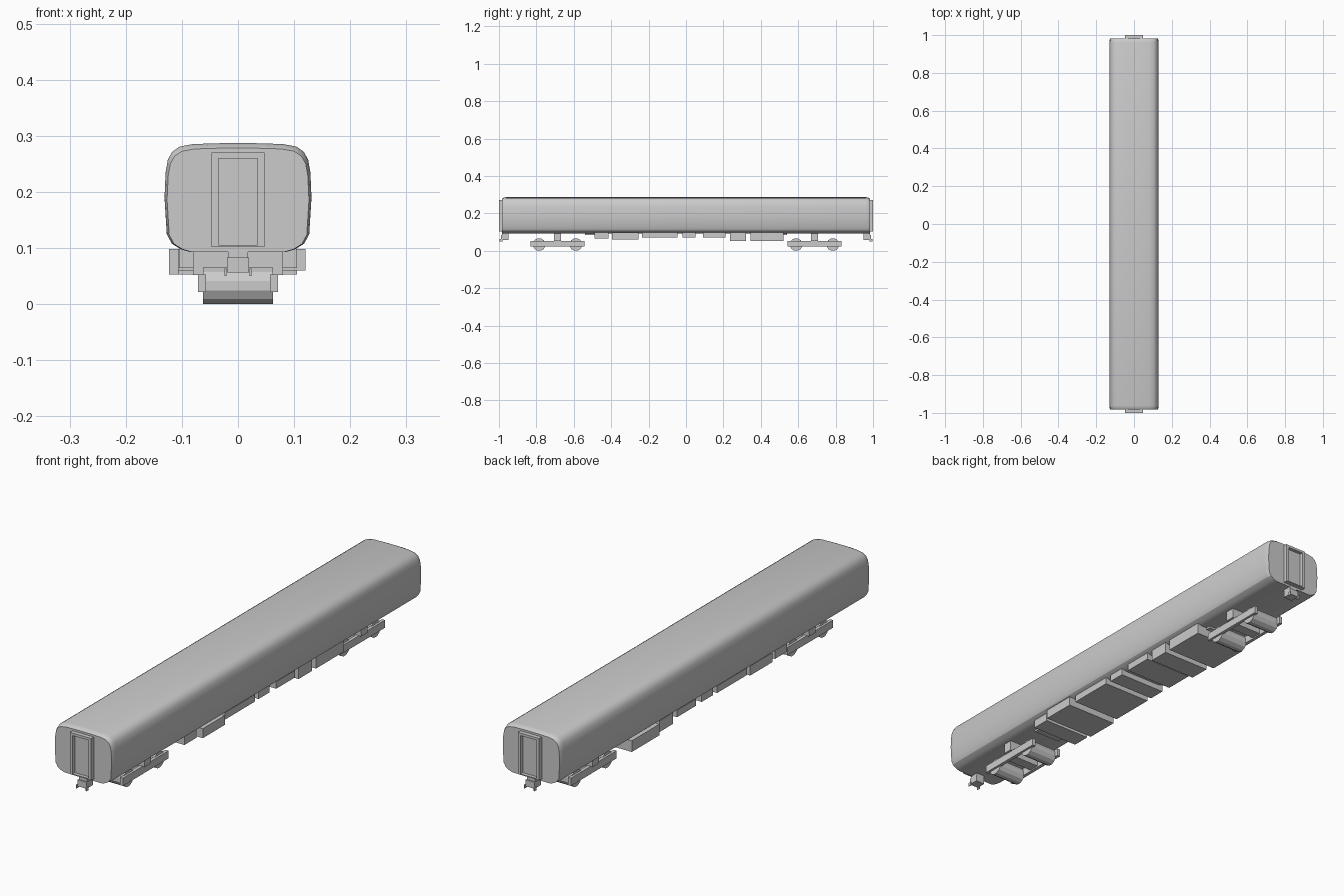
import bpy, bmesh, math

if "Cube" in bpy.data.objects:
    bpy.data.objects.remove(bpy.data.objects["Cube"])


def box(name, x0, x1, y0, y1, z0, z1):
    bpy.ops.mesh.primitive_cube_add(size=1, location=((x0 + x1) / 2, (y0 + y1) / 2, (z0 + z1) / 2))
    o = bpy.context.object
    o.name = name
    o.scale = (x1 - x0, y1 - y0, z1 - z0)
    bpy.ops.object.transform_apply(location=False, rotation=False, scale=True)
    return o


def end_box(name, x0, x1, y0, y1, z0, z1):
    # same part at both ends of the carriage
    box(name + "_front", x0, x1, -y1, -y0, z0, z1)
    box(name + "_back", x0, x1, y0, y1, z0, z1)


# Carriage body: half cross-section lofted along y, pulled in at the ends
half = [(0.085, 0.093), (0.102, 0.098), (0.118, 0.108), (0.127, 0.125), (0.131, 0.19),
        (0.129, 0.235), (0.125, 0.258), (0.117, 0.272), (0.104, 0.281), (0.08, 0.2855), (0.03, 0.287)]
profile = half + [(-x, z) for x, z in reversed(half)]
bm = bmesh.new()
rings = []
for y, sx, sz in [(-0.983, 0.965, 0.955), (-0.975, 0.985, 0.985), (-0.962, 1, 1),
                  (0.962, 1, 1), (0.975, 0.985, 0.985), (0.983, 0.965, 0.955)]:
    rings.append([bm.verts.new((x * sx, y, 0.093 + (z - 0.093) * sz)) for x, z in profile])
n = len(profile)
for a, b in zip(rings, rings[1:]):
    for i in range(n):
        bm.faces.new((a[i], a[(i + 1) % n], b[(i + 1) % n], b[i]))
bm.faces.new(rings[0])
bm.faces.new(rings[-1])
bmesh.ops.recalc_face_normals(bm, faces=bm.faces)
me = bpy.data.meshes.new("carriage_body")
bm.to_mesh(me)
bm.free()
body = bpy.data.objects.new("carriage_body", me)
bpy.context.collection.objects.link(body)
bpy.context.view_layer.objects.active = body
body.select_set(True)
bpy.ops.object.shade_smooth_by_angle(angle=math.radians(30))

# Gangway door frames and recessed doors
end_box("door_frame_left", -0.047, -0.035, 0.97, 1.0, 0.102, 0.27)
end_box("door_frame_right", 0.035, 0.047, 0.97, 1.0, 0.102, 0.27)
end_box("door_frame_top", -0.035, 0.035, 0.97, 1.0, 0.26, 0.27)
end_box("door_frame_sill", -0.035, 0.035, 0.97, 1.0, 0.102, 0.106)
end_box("gangway_door", -0.035, 0.035, 0.97, 0.986, 0.106, 0.26)

# Couplers with small hoses
end_box("coupler", -0.02, 0.02, 0.95, 0.99, 0.057, 0.083)
end_box("coupler_mount", -0.018, 0.018, 0.95, 0.985, 0.083, 0.096)
for s in (-1, 1):
    end_box("coupler_hose", s * 0.022 - 0.0018, s * 0.022 + 0.0018, 0.982, 0.996, 0.05, 0.064)

# Underfloor equipment boxes: x min, x max, y min, y max, bottom z
for x0, x1, y0, y1, z0 in [
        (-0.06, 0.06, -0.54, -0.49, 0.085), (-0.105, 0.105, -0.49, -0.415, 0.065),
        (-0.107, 0.12, -0.395, -0.255, 0.06), (-0.107, 0.107, -0.235, -0.045, 0.07),
        (-0.105, 0.105, -0.02, 0.05, 0.07), (-0.107, 0.107, 0.09, 0.21, 0.07),
        (-0.107, 0.105, 0.235, 0.32, 0.053), (-0.123, 0.105, 0.345, 0.52, 0.053),
        (-0.06, 0.06, 0.52, 0.54, 0.085)]:
    box("equipment_box", x0, x1, y0, y1, z0, 0.098)

# Bogies: wheel drums, side frames, transom and bolster
for c in (-0.687, 0.687):
    for dy in (-0.098, 0.098):
        bpy.ops.mesh.primitive_cylinder_add(vertices=12, radius=0.034, depth=0.124)
        w = bpy.context.object
        w.name = "wheelset"
        w.rotation_euler = (0, 0, math.radians(15))
        bpy.ops.object.transform_apply(rotation=True)
        w.rotation_euler = (0, math.radians(90), 0)
        w.location = (0, c + dy, 0.033)
    for s in (-1, 1):
        xs = sorted((s * 0.057, s * 0.071))
        box("bogie_side_frame", *xs, c - 0.145, c + 0.145, 0.022, 0.053)
    box("bogie_transom", -0.057, 0.057, c - 0.022, c + 0.022, 0.027, 0.053)
    box("bogie_bolster", -0.08, 0.08, c - 0.02, c + 0.02, 0.052, 0.096)
